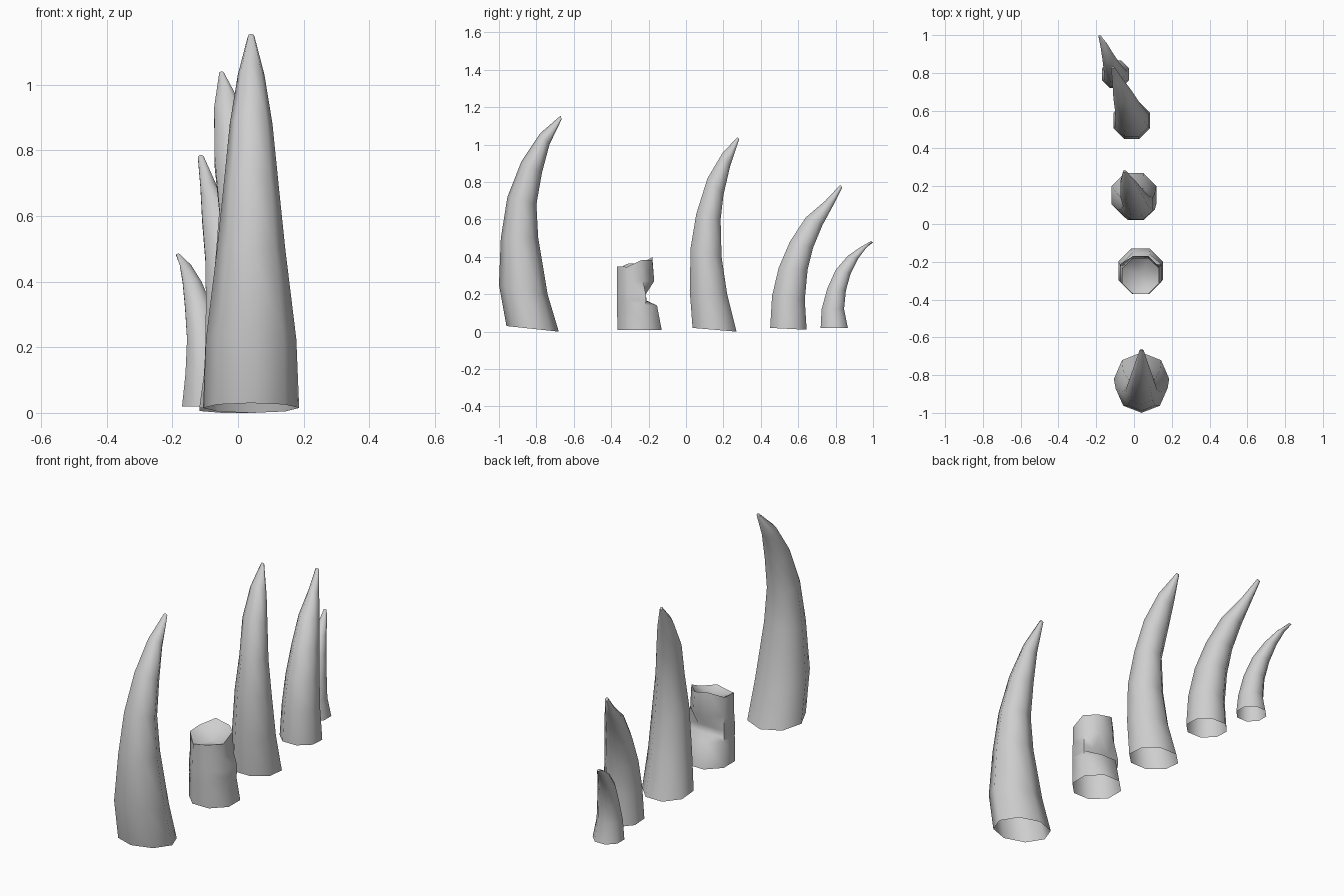
import bpy, bmesh, math
from mathutils import Vector

default_cube = bpy.data.objects.get("Cube")
if default_cube:
    bpy.data.objects.remove(default_cube, do_unlink=True)

SIDES = 8

horn_material = bpy.data.materials.new("horn grey")
horn_material.use_nodes = True
grey = (0.62, 0.62, 0.62, 1)
horn_material.diffuse_color = grey
horn_material.node_tree.nodes["Principled BSDF"].inputs["Base Color"].default_value = grey


def add_ring(bm, center_x, front, back, half_turn, width, limit=None):
    """Tilted octagon spanning a front and a back point of the side profile."""
    front, back = Vector((center_x, *front)), Vector((center_x, *back))
    center, axis = (front + back) / 2, (back - front) / 2
    scale = 1 / math.cos(math.pi / SIDES) if half_turn else 1
    half_width = axis.length * width * scale
    ring = []
    for i in range(SIDES):
        angle = math.tau * (i + (0.5 if half_turn else 0)) / SIDES
        point = center + axis * scale * math.cos(angle)
        point.x += half_width * math.sin(angle)
        if limit is not None:
            point.y = min(point.y, limit)
        ring.append(bm.verts.new(point))
    return ring


def bridge(bm, lower, upper):
    for i in range(SIDES):
        j = (i + 1) % SIDES
        bm.faces.new((lower[i], lower[j], upper[j], upper[i]))


def finish(bm, name, angle):
    bmesh.ops.recalc_face_normals(bm, faces=bm.faces[:])
    mesh = bpy.data.meshes.new(name)
    bm.to_mesh(mesh)
    bm.free()
    mesh.materials.append(horn_material)
    obj = bpy.data.objects.new(name, mesh)
    bpy.context.collection.objects.link(obj)
    bpy.ops.object.select_all(action="DESELECT")
    obj.select_set(True)
    bpy.context.view_layer.objects.active = obj
    bpy.ops.object.shade_smooth_by_angle(angle=math.radians(angle))


def horn(name, centers, front, back, half_turn, width=1.04):
    """Curved spike, open underneath and closed at the tip."""
    bm = bmesh.new()
    rings = [add_ring(bm, x, f, b, half_turn, width)
             for x, f, b in zip(centers, front, back)]
    for lower, upper in zip(rings, rings[1:]):
        bridge(bm, lower, upper)
    bm.faces.new(rings[-1])
    finish(bm, name, 60)


# Tallest spike at the front
horn("front_horn", [0.04] * 7,
     [(-.96, .03), (-1, .25), (-.99, .5), (-.955, .72), (-.88, .91), (-.78, 1.06), (-.67, 1.155)],
     [(-.68, 0), (-.74, .2), (-.79, .5), (-.8, .68), (-.77, .85), (-.73, 1), (-.665, 1.135)],
     False)

# Spikes behind, leaning gradually to the right
horn("middle_horn", [0, .01, .015, .01, -.01, -.03, -.05],
     [(.035, .02), (.02, .22), (.025, .45), (.055, .63), (.115, .82), (.195, .955), (.275, 1.04)],
     [(.27, 0), (.22, .2), (.19, .4), (.185, .6), (.2, .73), (.235, .88), (.285, 1.03)],
     True, 1)
horn("back_horn", [-.012, -.012, -.02, -.035, -.06, -.09, -.113],
     [(.45, .02), (.46, .19), (.495, .34), (.555, .48), (.64, .61), (.745, .7), (.825, .785)],
     [(.645, .01), (.635, .17), (.65, .33), (.68, .45), (.73, .57), (.79, .68), (.835, .77)],
     True, 1)
horn("rear_horn", [-.098, -.1, -.105, -.12, -.14, -.16, -.182],
     [(.72, .02), (.725, .12), (.755, .23), (.8, .33), (.865, .405), (.93, .45), (.99, .485)],
     [(.865, .02), (.845, .12), (.855, .22), (.88, .31), (.92, .39), (.965, .45), (1, .477)],
     True, 1)

# Broken stump: notched back, jagged rim and hollow top
bm = bmesh.new()
levels = [((-.365, .01), (-.13, .01), None),
          ((-.37, .14), (-.155, .14), None),
          ((-.37, .165), (-.15, .165), -.21),
          ((-.37, .2), (-.15, .2), -.215),
          ((-.37, .27), (-.17, .27), None),
          ((-.37, .34), (-.18, .39), None)]
rings = [add_ring(bm, .035, f, b, True, 1, limit) for f, b, limit in levels]
for lower, upper in zip(rings, rings[1:]):
    bridge(bm, lower, upper)
rim = rings[-1]
for i, vert in enumerate(rim):
    vert.co.z += .008 if i % 2 else -.008
inner = [bm.verts.new(v.co.lerp(Vector((.04, -.27, .36)), .2) - Vector((0, 0, .012)))
         for v in rim]
bridge(bm, rim, inner)
hollow = bm.verts.new((.04, -.27, .32))
for i in range(SIDES):
    bm.faces.new((inner[i], inner[(i + 1) % SIDES], hollow))
finish(bm, "broken_stump", 46)
